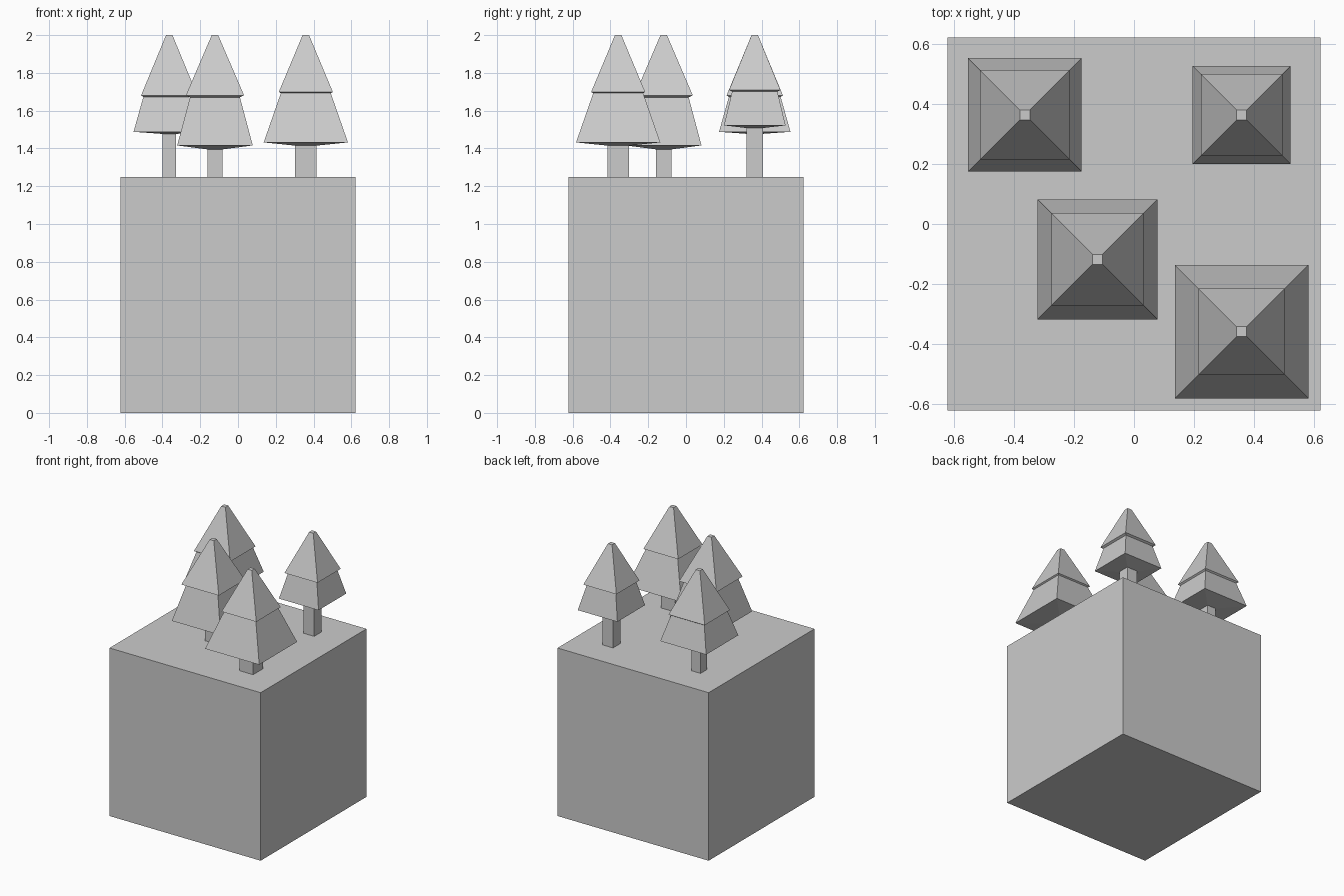
import bpy, bmesh

if "Cube" in bpy.data.objects:
    bpy.data.objects.remove(bpy.data.objects["Cube"])


def square_loft(name, cx, cy, rings):
    """Stack square rings (half width, z) into one closed flat-shaded solid."""
    bm = bmesh.new()
    loops = [[bm.verts.new((cx + sx * h, cy + sy * h, z))
              for sx, sy in ((-1, -1), (1, -1), (1, 1), (-1, 1))]
             for h, z in rings]
    bm.faces.new(loops[0][::-1])
    bm.faces.new(loops[-1])
    for a, b in zip(loops, loops[1:]):
        for i in range(4):
            j = (i + 1) % 4
            bm.faces.new((a[i], a[j], b[j], b[i]))
    bmesh.ops.recalc_face_normals(bm, faces=bm.faces)
    mesh = bpy.data.meshes.new(name)
    bm.to_mesh(mesh)
    bm.free()
    obj = bpy.data.objects.new(name, mesh)
    bpy.context.collection.objects.link(obj)
    return obj


# Ground block
square_loft("ground_block", 0, 0, [(0.622, 0), (0.622, 1.25)])

# Trees: x, y, trunk half width, underside centre z, lower skirt (half, z),
# lower tier top (half, z), upper skirt (half, z)
trees = [
    (-0.364, 0.364, 0.037, 1.477, (0.189, 1.488), (0.137, 1.673), (0.149, 1.681)),
    (-0.122, -0.118, 0.040, 1.395, (0.200, 1.416), (0.132, 1.671), (0.154, 1.681)),
    (0.359, -0.359, 0.057, 1.415, (0.223, 1.432), (0.132, 1.693), (0.143, 1.699)),
    (0.359, 0.364, 0.043, 1.508, (0.163, 1.522), (0.120, 1.701), (0.136, 1.709)),
]
for i, (x, y, trunk, z_under, skirt, neck, upper) in enumerate(trees, 1):
    # Trunk, flared lower tier, overhanging upper tier, blunt tip
    square_loft(f"tree_{i}", x, y, [
        (trunk, 1.25), (trunk, z_under), skirt, neck, upper, (0.017, 2.0)])
